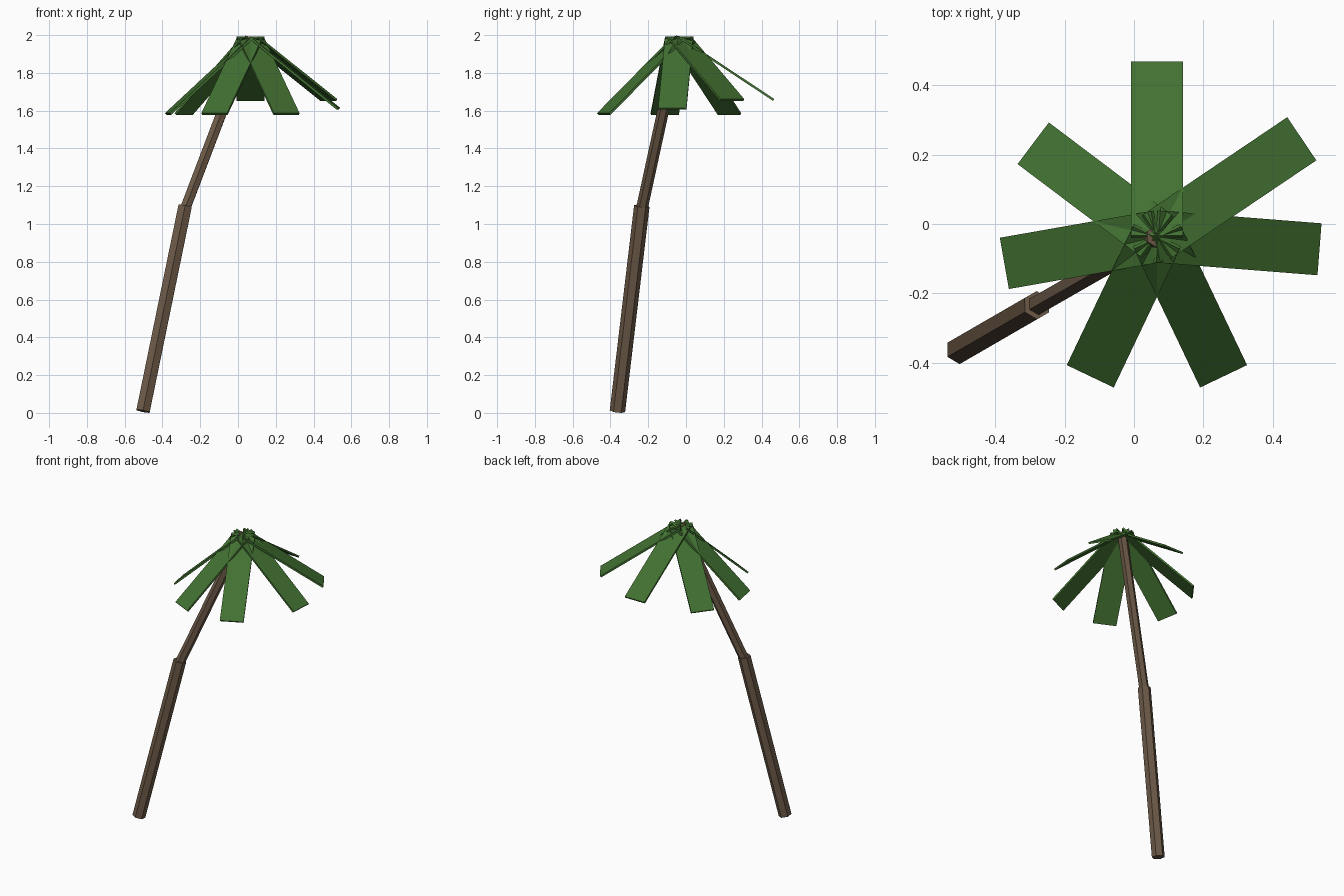
import bpy, bmesh
from math import radians, atan2, hypot
from mathutils import Matrix, Vector

if "Cube" in bpy.data.objects:
    bpy.data.objects.remove(bpy.data.objects["Cube"], do_unlink=True)


def material(name, rgb):
    m = bpy.data.materials.new(name)
    m.use_nodes = True
    m.diffuse_color = (*rgb, 1)
    m.node_tree.nodes["Principled BSDF"].inputs["Base Color"].default_value = (*rgb, 1)
    return m


bark = material("bark_brown", (0.15, 0.10, 0.063))
leaf = material("leaf_green", (0.054, 0.165, 0.031))


def finish(name, bm, mat, matrix):
    bm.transform(matrix)
    mesh = bpy.data.meshes.new(name)
    bm.to_mesh(mesh)
    bm.free()
    mesh.materials.append(mat)
    obj = bpy.data.objects.new(name, mesh)
    bpy.context.collection.objects.link(obj)


def hex_post(name, start, end, r1, r2):
    """Six-sided post running between two points, without twist."""
    a, b = Vector(start), Vector(end)
    d = b - a
    turn = Matrix.Rotation(atan2(d.y, d.x), 4, "Z")
    tilt = Matrix.Rotation(atan2(hypot(d.x, d.y), d.z), 4, "Y")
    bm = bmesh.new()
    bmesh.ops.create_cone(bm, cap_ends=True, segments=6, radius1=r1, radius2=r2, depth=d.length)
    finish(name, bm, bark, Matrix.Translation((a + b) / 2) @ turn @ tilt @ turn.inverted())


def frond(name, azimuth, droop):
    """Flat plank hanging outward from the crown."""
    length, width, thick = 0.6, 0.15, 0.012
    bm = bmesh.new()
    bmesh.ops.create_cube(bm, size=1)
    shape = Matrix.Translation((length / 2, 0, 0)) @ Matrix.Diagonal((length, width, thick, 1))
    aim = Matrix.Rotation(radians(azimuth), 4, "Z") @ Matrix.Rotation(radians(droop), 4, "Y")
    finish(name, bm, leaf, Matrix.Translation(crown) @ aim @ shape)


# Leaning trunk in two sections
crown = Vector((0.066, -0.036, 1.988))
hex_post("lower_trunk", (-0.503, -0.363, 0.009), (-0.28, -0.234, 1.095), 0.041, 0.041)
hex_post("upper_trunk", (-0.28, -0.234, 1.08), (0.064, -0.037, 1.985), 0.031, 0.031)

# Crown of seven drooping fronds
fronds = [(90, 33.5), (34, 33.5), (-4.5, 39), (-64.5, 42.5), (-115.5, 42.5), (190, 42.5), (143, 42.5)]
for i, (azimuth, droop) in enumerate(fronds):
    frond(f"frond_{i + 1}", azimuth, droop)
